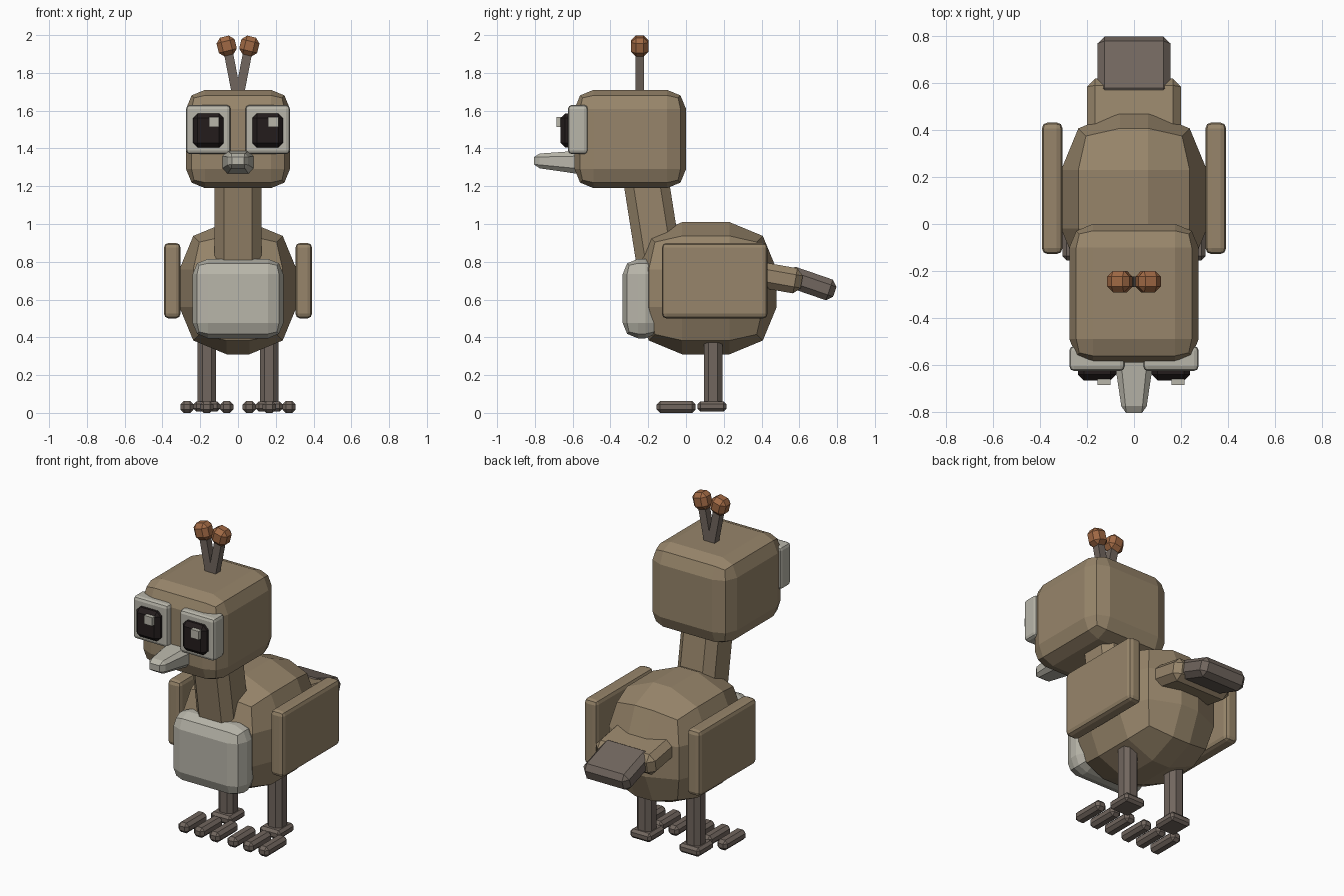
import bpy, bmesh
from math import radians
from mathutils import Matrix, Vector

cube = bpy.data.objects.get("Cube")
if cube:
    bpy.data.objects.remove(cube, do_unlink=True)


def material(name, r, g, b):
    m = bpy.data.materials.new(name)
    m.use_nodes = True
    m.diffuse_color = (r, g, b, 1)
    m.node_tree.nodes["Principled BSDF"].inputs["Base Color"].default_value = (r, g, b, 1)
    return m


TAN = material("tan feathers", 0.31, 0.235, 0.145)
GREY = material("grey brown", 0.165, 0.133, 0.112)
PALE = material("pale grey", 0.48, 0.465, 0.40)
DARK = material("dark pupil", 0.017, 0.012, 0.012)
RUST = material("rust orange", 0.352, 0.141, 0.058)


def block(name, centre, size, bevel, mat, segments=1, tilt=0, axis='X', taper=None):
    """Bevelled box; taper = (width scale, height scale, rise) applied to the front end."""
    bm = bmesh.new()
    bmesh.ops.create_cube(bm, size=1, matrix=Matrix.Diagonal((*size, 1)))
    if bevel:
        bmesh.ops.bevel(bm, geom=bm.edges[:], offset=bevel, segments=segments,
                        profile=0.5, affect='EDGES', clamp_overlap=True)
    if taper:
        for v in bm.verts:
            t = 0.5 - v.co.y / size[1]
            v.co.x *= 1 + (taper[0] - 1) * t
            v.co.z = v.co.z * (1 + (taper[1] - 1) * t) + taper[2] * t
    bmesh.ops.transform(bm, verts=bm.verts, matrix=Matrix.Translation(Vector(centre))
                        @ Matrix.Rotation(radians(tilt), 4, axis))
    mesh = bpy.data.meshes.new(name)
    bm.to_mesh(mesh)
    bm.free()
    mesh.materials.append(mat)
    obj = bpy.data.objects.new(name, mesh)
    bpy.context.scene.collection.objects.link(obj)
    return obj


# Body, neck and head
block("body", (0, 0.105, 0.66), (0.62, 0.75, 0.70), 0.25, TAN, 2)
block("chest_patch", (0, -0.235, 0.605), (0.48, 0.20, 0.42), 0.08, PALE, 2)
block("neck", (0, -0.175, 1.0), (0.25, 0.24, 0.62), 0.05, TAN, 1, tilt=9)
block("head", (0, -0.295, 1.45), (0.55, 0.59, 0.52), 0.10, TAN, 2)

# Beak
block("beak", (0, -0.67, 1.325), (0.18, 0.27, 0.13), 0.03, PALE, 1,
      taper=(0.55, 0.55, 0.01))

# Tail
block("tail_base", (0, 0.46, 0.72), (0.40, 0.31, 0.135), 0.035, TAN, 1, tilt=-10)
block("tail_tip", (0, 0.66, 0.685), (0.31, 0.27, 0.115), 0.03, GREY, 1, tilt=-19)

for side, s in (("left", 1), ("right", -1)):
    # Wings
    block(side + "_wing", (s * 0.348, 0.152, 0.70), (0.088, 0.56, 0.40), 0.025, TAN, 2)

    # Eyes, with the highlight on the same side of both pupils
    ex = s * 0.157
    block(side + "_eye_white", (ex, -0.572, 1.5), (0.236, 0.106, 0.26), 0.02, PALE, 2)
    block(side + "_pupil", (ex, -0.63, 1.495), (0.163, 0.07, 0.18), 0.025, DARK, 1)
    block(side + "_eye_highlight", (ex + 0.03, -0.67, 1.54), (0.055, 0.03, 0.052), 0, PALE)

    # Crest stalks and knobs
    block(side + "_crest_stalk", (s * 0.03, -0.245, 1.80), (0.048, 0.045, 0.26), 0, GREY,
          tilt=s * 11, axis='Y')
    block(side + "_crest_knob", (s * 0.06, -0.245, 1.942), (0.098, 0.092, 0.102), 0.025, RUST,
          tilt=s * 14, axis='Y')

    # Leg, foot pad and three toes
    lx = s * 0.165
    block(side + "_leg", (lx, 0.143, 0.22), (0.098, 0.098, 0.40), 0.025, GREY)
    block(side + "_foot_pad", (lx, 0.138, 0.034), (0.14, 0.152, 0.054), 0.015, GREY)
    for toe, offset in (("inner", -0.105), ("middle", 0), ("outer", 0.105)):
        block(f"{side}_{toe}_toe", (lx + s * offset, -0.052, 0.031), (0.07, 0.206, 0.062),
              0.018, GREY)
